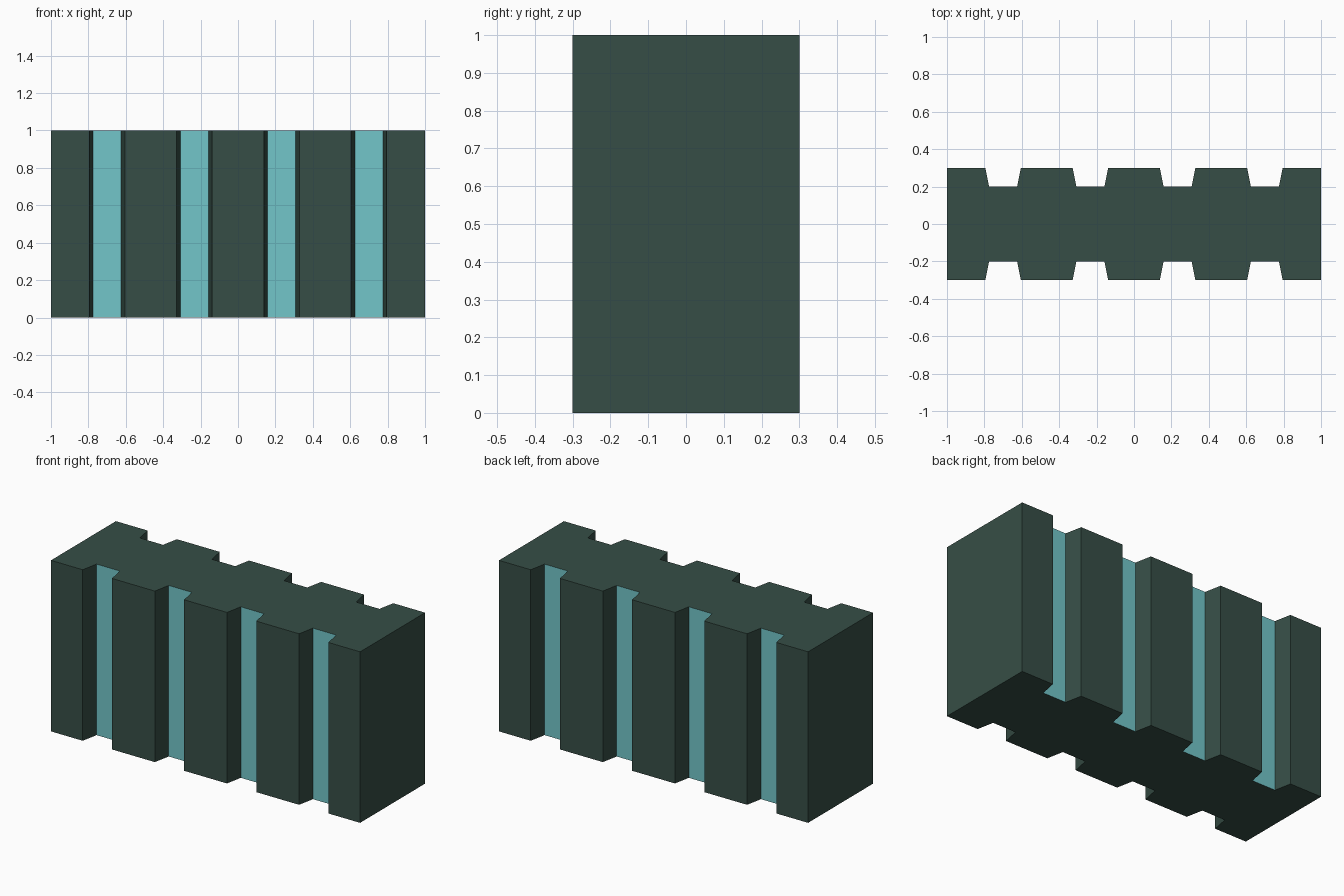
import bpy
import bmesh

cube = bpy.data.objects.get("Cube")
if cube:
    bpy.data.objects.remove(cube, do_unlink=True)

HALF_LENGTH, HALF_DEPTH, HEIGHT = 1.0, 0.3, 1.0
FLOOR = 0.2                        # distance of groove floors from the centre plane
MOUTH, BASE = 0.095, 0.075         # half widths of a groove
GROOVES = [-0.7, -0.7 / 3, 0.7 / 3, 0.7]


def make_material(name, colour):
    mat = bpy.data.materials.new(name)
    mat.use_nodes = True
    mat.diffuse_color = colour
    mat.node_tree.nodes["Principled BSDF"].inputs["Base Color"].default_value = colour
    return mat


# Grooved outline: front edge left to right, then the same edge turned for the back
front = [(-HALF_LENGTH, -HALF_DEPTH)]
for x in GROOVES:
    front += [(x - MOUTH, -HALF_DEPTH), (x - BASE, -FLOOR),
              (x + BASE, -FLOOR), (x + MOUTH, -HALF_DEPTH)]
front.append((HALF_LENGTH, -HALF_DEPTH))
outline = front + [(-x, -y) for x, y in front]

# Extrude the outline into the wall block
bm = bmesh.new()
bottom = bm.faces.new([bm.verts.new((x, y, 0)) for x, y in outline])
top = bmesh.ops.extrude_face_region(bm, geom=[bottom], use_keep_orig=True)
raised = [g for g in top["geom"] if isinstance(g, bmesh.types.BMVert)]
bmesh.ops.translate(bm, verts=raised, vec=(0, 0, HEIGHT))
bmesh.ops.recalc_face_normals(bm, faces=bm.faces)

# Groove floors are turquoise, everything else dark green
for face in bm.faces:
    on_floor = all(abs(abs(v.co.y) - FLOOR) < 0.001 for v in face.verts)
    face.material_index = 1 if on_floor else 0

mesh = bpy.data.meshes.new("grooved_block")
bm.to_mesh(mesh)
bm.free()
mesh.materials.append(make_material("dark green", (0.037, 0.076, 0.061, 1)))
mesh.materials.append(make_material("turquoise", (0.171, 0.565, 0.591, 1)))
block = bpy.data.objects.new("grooved_block", mesh)
bpy.context.collection.objects.link(block)
